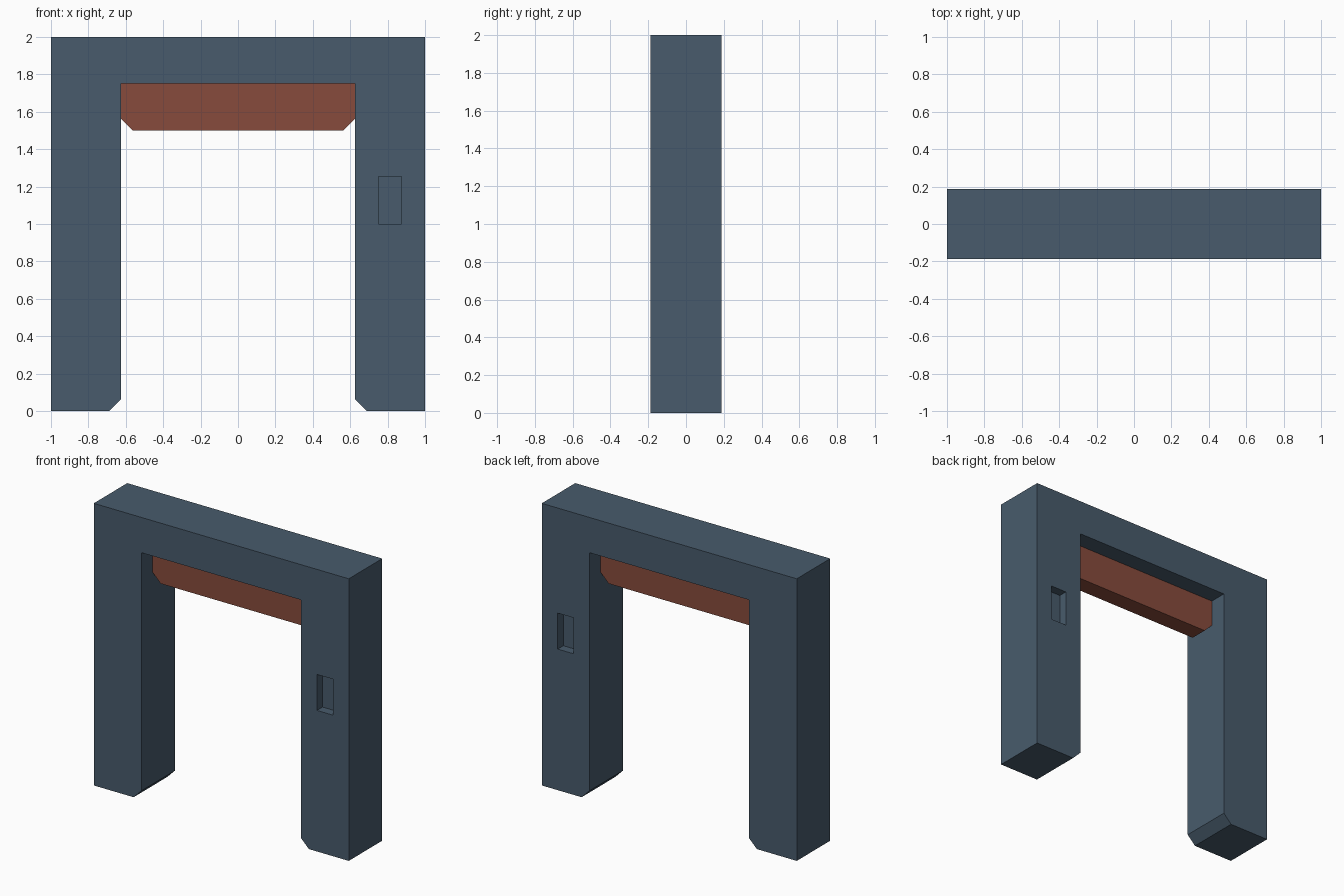
import bpy, bmesh

if "Cube" in bpy.data.objects:
    bpy.data.objects.remove(bpy.data.objects["Cube"])


def material(name, rgb):
    m = bpy.data.materials.new(name)
    m.diffuse_color = (*rgb, 1.0)
    m.use_nodes = True
    m.node_tree.nodes["Principled BSDF"].inputs["Base Color"].default_value = m.diffuse_color
    return m


def mirrored(half):
    """Close a right-hand (x, z) profile by mirroring it across x = 0."""
    return half + [(-x, z) for x, z in reversed(half)]


def extrude_profile(name, profile, y0, y1, mat=None):
    """Flat-faced solid from an (x, z) profile, extruded along y."""
    bm = bmesh.new()
    face = bm.faces.new([bm.verts.new((x, y0, z)) for x, z in profile])
    ext = bmesh.ops.extrude_face_region(bm, geom=[face])
    moved = [g for g in ext["geom"] if isinstance(g, bmesh.types.BMVert)]
    bmesh.ops.translate(bm, verts=moved, vec=(0, y1 - y0, 0))
    bmesh.ops.recalc_face_normals(bm, faces=bm.faces[:])
    mesh = bpy.data.meshes.new(name)
    bm.to_mesh(mesh)
    bm.free()
    obj = bpy.data.objects.new(name, mesh)
    bpy.context.collection.objects.link(obj)
    if mat:
        mesh.materials.append(mat)
    return obj


slate = material("slate blue", (0.065, 0.105, 0.150))
rust = material("rust brown", (0.242, 0.070, 0.045))

HALF_DEPTH = 0.1875
INNER = 0.625
CHAMFER = 0.0625
RECESS = 0.0625

# Door frame: two legs and a lintel, inner feet chamfered
frame = extrude_profile("door_frame", mirrored([
    (INNER, 1.75), (INNER, CHAMFER), (INNER + CHAMFER, 0), (1, 0), (1, 2),
][::-1]), -HALF_DEPTH, HALF_DEPTH, slate)

# Control panel recesses on the front and back of one leg
slot = [(0.75, 1.0), (0.875, 1.0), (0.875, 1.255), (0.75, 1.255)]
bpy.context.view_layer.objects.active = frame
for side in (-1, 1):
    cutter = extrude_profile("recess_cutter", slot,
                             side * (HALF_DEPTH - RECESS), side * (HALF_DEPTH + 0.1))
    cutter.hide_render = True
    mod = frame.modifiers.new("recess", "BOOLEAN")
    mod.operation = "DIFFERENCE"
    mod.solver = "EXACT"
    mod.object = cutter
    bpy.ops.object.modifier_apply(modifier=mod.name)
    bpy.data.objects.remove(cutter)

# Raised door leaf, lower corners chamfered to match the frame
extrude_profile("raised_door", mirrored([
    (INNER - CHAMFER, 1.5), (INNER, 1.5 + CHAMFER), (INNER, 1.75),
]), -0.0625, 0.0625, rust)
